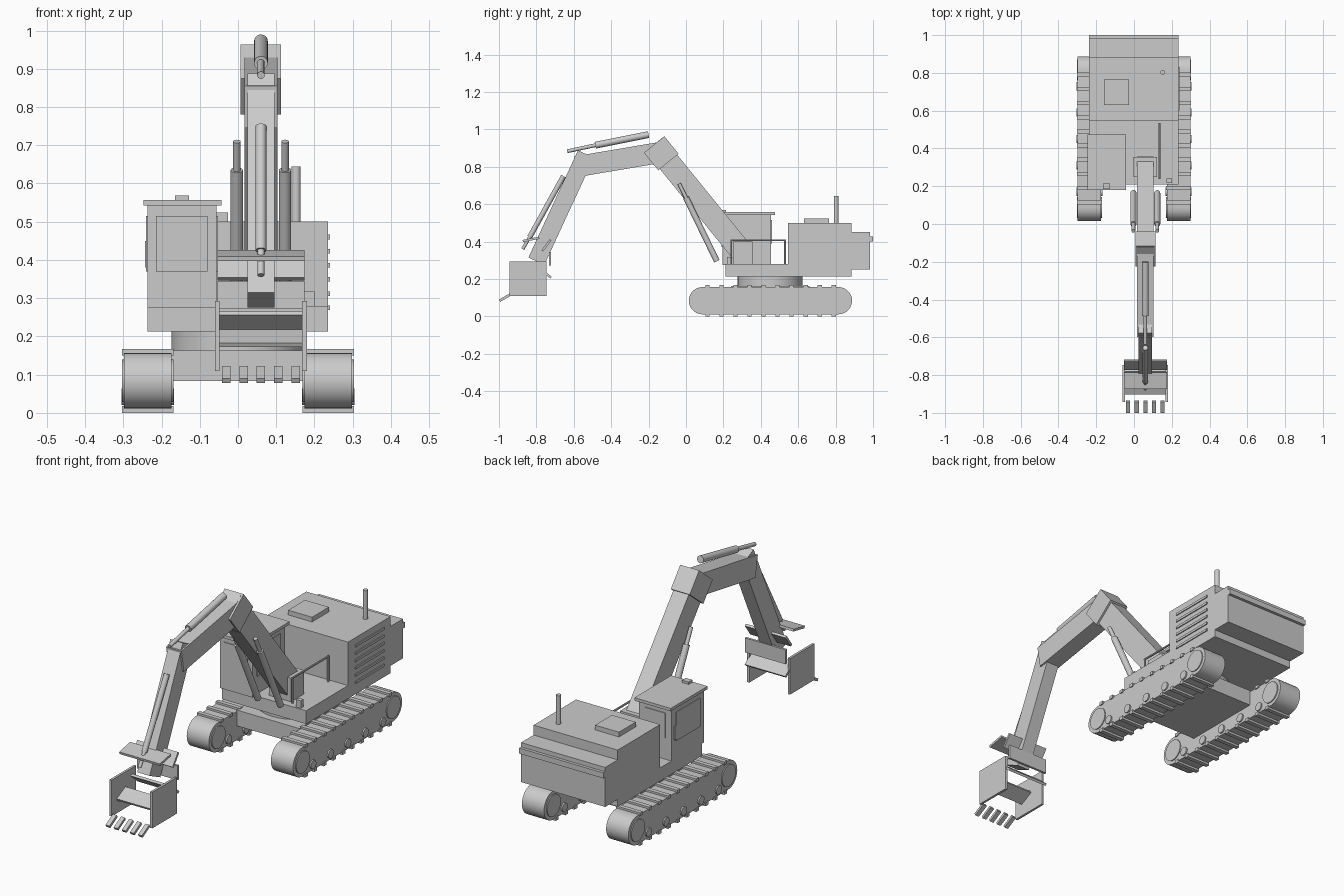
import bpy, bmesh, math
from mathutils import Vector, Matrix

if "Cube" in bpy.data.objects:
    bpy.data.objects.remove(bpy.data.objects["Cube"])

grey = bpy.data.materials.new("light grey")
grey.use_nodes = True
colour = (0.6, 0.6, 0.6, 1)
grey.diffuse_color = colour
grey.node_tree.nodes["Principled BSDF"].inputs["Base Color"].default_value = colour


def finish(name, bm, smooth=False):
    bmesh.ops.recalc_face_normals(bm, faces=bm.faces)
    mesh = bpy.data.meshes.new(name)
    bm.to_mesh(mesh)
    bm.free()
    mesh.materials.append(grey)
    ob = bpy.data.objects.new(name, mesh)
    bpy.context.collection.objects.link(ob)
    if smooth:
        bpy.ops.object.select_all(action="DESELECT")
        ob.select_set(True)
        bpy.context.view_layer.objects.active = ob
        bpy.ops.object.shade_smooth_by_angle(angle=math.radians(35))
    return ob


def box(name, x, y, z):
    """Box given by its (low, high) range on each axis."""
    bm = bmesh.new()
    lo, hi = Vector((x[0], y[0], z[0])), Vector((x[1], y[1], z[1]))
    place = Matrix.Translation((lo + hi) / 2) @ Matrix.Diagonal((hi - lo).to_4d())
    bmesh.ops.create_cube(bm, size=1, matrix=place)
    return finish(name, bm)


def beam(name, x, start, end, thick):
    """Box running between two (y, z) points, spanning the x range."""
    a, b = Vector((0, *start)), Vector((0, *end))
    side = (b - a).normalized().cross(Vector((1, 0, 0))) * thick / 2
    return prism(name, x, [(p.y, p.z) for p in (a + side, b + side, b - side, a - side)])


def prism(name, x, outline, smooth=False):
    """Side outline of (y, z) points pushed across the x range."""
    bm = bmesh.new()
    face = bm.faces.new([bm.verts.new((x[0], *p)) for p in outline])
    out = bmesh.ops.extrude_face_region(bm, geom=[face])["geom"]
    moved = [v for v in out if isinstance(v, bmesh.types.BMVert)]
    bmesh.ops.translate(bm, verts=moved, vec=(x[1] - x[0], 0, 0))
    return finish(name, bm, smooth)


def rod(name, start, end, radius, sides=20):
    a, b = Vector(start), Vector(end)
    bm = bmesh.new()
    turn = (b - a).to_track_quat("Z", "Y").to_matrix().to_4x4()
    bmesh.ops.create_cone(bm, cap_ends=True, segments=sides, radius1=radius, radius2=radius,
                          depth=(b - a).length, matrix=Matrix.Translation((a + b) / 2) @ turn)
    return finish(name, bm, True)


def ram(name, x, base, joint, tip, radius, rod_radius):
    """Hydraulic cylinder: thick barrel and thin piston rod."""
    rod(name + "_barrel", (x, *base), (x, *joint), radius)
    rod(name + "_piston", (x, *joint), (x, *tip), rod_radius, 14)


# Crawler tracks
front, rear, mid, r = 0.088, 0.815, 0.084, 0.073
arc = [math.pi * i / 14 for i in range(15)]
outline = [(rear + r * math.sin(t), mid - r * math.cos(t)) for t in arc]
outline += [(front - r * math.sin(t), mid + r * math.cos(t)) for t in arc]
for s, label in ((1, "left"), (-1, "right")):
    lo, hi = sorted((s * 0.174, s * 0.298))
    wide = (lo - 0.005, hi + 0.005)
    prism(label + "_track", (lo, hi), outline, True)
    for i in range(10):
        y = 0.115 + i * 0.075
        box(label + "_upper_grouser", wide, (y - 0.011, y + 0.011), (0.15, 0.167))
        box(label + "_lower_grouser", wide, (y - 0.011, y + 0.011), (0, 0.018))
    for y in (front, rear):
        rod(label + "_end_wheel", (wide[0], y, mid), (wide[1], y, mid), 0.055, 24)
    for i in range(5):
        y = 0.17 + i * 0.14
        rod(label + "_roller", (lo - 0.007, y, 0.042), (hi + 0.007, y, 0.042), 0.022, 16)

# Undercarriage and slewing ring
box("undercarriage_frame", (-0.176, 0.176), (0.24, 0.66), (0.083, 0.163))
rod("slewing_ring", (0, 0.45, 0.16), (0, 0.45, 0.216), 0.174, 40)

# Upper structure
body = (-0.237, 0.235)
box("platform", body, (0.21, 0.56), (0.213, 0.28))
box("engine_house", body, (0.545, 0.885), (0.213, 0.5))
box("counterweight", body, (0.88, 0.985), (0.25, 0.45))
box("counterweight_rim", body, (0.97, 1.0), (0.4, 0.428))
box("engine_hatch", (-0.16, -0.026), (0.63, 0.765), (0.495, 0.524))
rod("exhaust_pipe", (0.152, 0.803, 0.49), (0.152, 0.803, 0.645), 0.012)
for i in range(6):
    z = 0.275 + i * 0.037
    box("vent_slat", (0.23, 0.24), (0.6, 0.83), (z - 0.006, z + 0.006))

# Cab
box("cab", (-0.237, -0.056), (0.195, 0.455), (0.275, 0.545))
box("cab_roof", (-0.247, -0.043), (0.18, 0.475), (0.542, 0.557))
box("cab_lamp", (-0.165, -0.128), (0.185, 0.215), (0.55, 0.569))
box("front_window", (-0.215, -0.08), (0.191, 0.2), (0.37, 0.515))
box("rear_window", (-0.205, -0.09), (0.45, 0.459), (0.39, 0.515))
box("side_window", (-0.241, -0.23), (0.23, 0.42), (0.37, 0.515))
box("inner_window", (-0.06, -0.052), (0.23, 0.42), (0.37, 0.515))
box("door_handle", (-0.243, -0.23), (0.425, 0.435), (0.38, 0.45))

# Handrail and step box
for y in (0.242, 0.53):
    rod("handrail_post", (0.135, y, 0.275), (0.135, y, 0.408), 0.005, 10)
rod("handrail_bar", (0.135, 0.238, 0.407), (0.135, 0.534, 0.407), 0.005, 10)
box("step_box", (0.173, 0.2), (0.218, 0.24), (0.275, 0.318))

# Boom, knee, arm and stick
cx = 0.06


def across(half):
    return (cx - half, cx + half)


box("boom_foot_bracket", across(0.062), (0.25, 0.355), (0.275, 0.4))
beam("boom", across(0.043), (-0.17, 0.92), (0.31, 0.33), 0.12)
beam("boom_knee", across(0.053), (-0.17, 0.919), (-0.094, 0.825), 0.14)
beam("upper_arm", across(0.043), (-0.59, 0.8), (-0.14, 0.876), 0.112)
beam("stick", across(0.035), (-0.8, 0.295), (-0.535, 0.868), 0.094)

# Hydraulic rams
for x in across(0.063):
    ram("boom_ram", x, (0.165, 0.295), (0.0, 0.635), (-0.037, 0.71), 0.016, 0.01)
ram("stick_ram", cx, (-0.2, 0.972), (-0.485, 0.915), (-0.635, 0.883), 0.018, 0.01)
ram("bucket_ram", cx, (-0.655, 0.75), (-0.835, 0.425), (-0.873, 0.36), 0.014, 0.009)

# Bucket: side walls, shell plates and teeth
shell = across(0.114)
for x in shell:
    box("bucket_side", (x - 0.006, x + 0.006), (-0.943, -0.747), (0.11, 0.293))
plates = (((-0.873, 0.403), (-0.785, 0.42)), ((-0.768, 0.35), (-0.724, 0.41)),
          ((-0.727, 0.272), (-0.727, 0.345)), ((-0.785, 0.26), (-0.722, 0.207)),
          ((-0.83, 0.213), (-0.9, 0.178)))
for start, end in plates:
    beam("bucket_plate", shell, start, end, 0.012)
for i in range(5):
    x = cx + (i - 2) * 0.0455
    beam("bucket_tooth", (x - 0.011, x + 0.011), (-0.997, 0.084), (-0.938, 0.117), 0.014)
